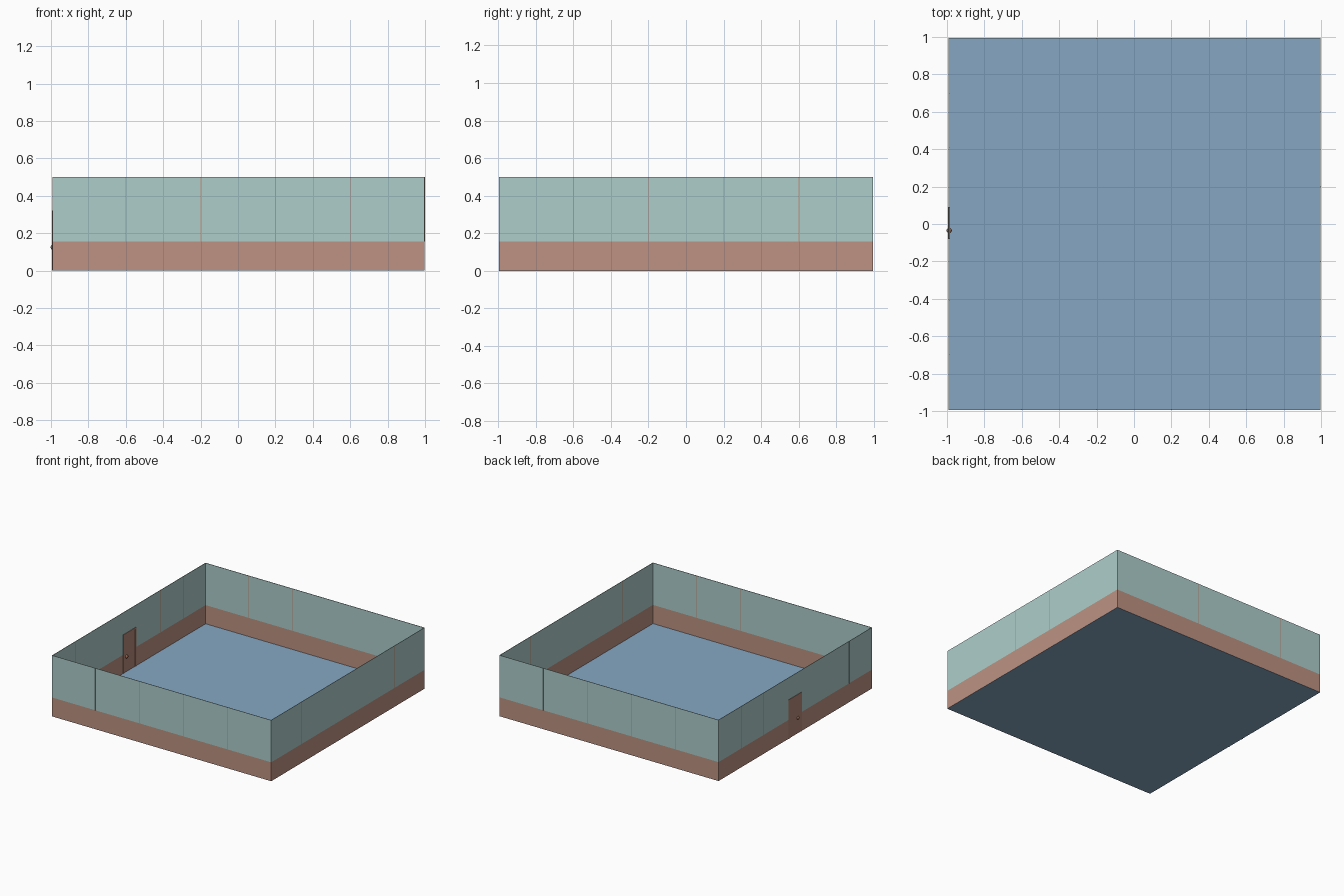
import bpy, bmesh
from mathutils import Matrix, Vector

if "Cube" in bpy.data.objects:
    bpy.data.objects.remove(bpy.data.objects["Cube"])


def lin(c):
    c /= 255
    return c / 12.92 if c <= 0.04045 else ((c + 0.055) / 1.055) ** 2.4


def mat(name, r, g, b):
    m = bpy.data.materials.new(name)
    m.diffuse_color = (lin(r), lin(g), lin(b), 1)
    m.use_nodes = True
    m.node_tree.nodes["Principled BSDF"].inputs["Base Color"].default_value = m.diffuse_color
    return m


TEAL = mat("pale teal wall", 174, 206, 203)
CLAY = mat("clay brown trim", 189, 146, 130)
BLUE = mat("floor blue", 134, 167, 194)
DOOR = mat("door brown", 180, 134, 120)
KNOB = mat("knob brown", 150, 105, 82)


def boxes(name, spans, material):
    """One object made of boxes, each given as (x0, x1, y0, y1, z0, z1)."""
    bm = bmesh.new()
    for x0, x1, y0, y1, z0, z1 in spans:
        centre = Vector((x0 + x1, y0 + y1, z0 + z1)) / 2
        m = Matrix.Translation(centre) @ Matrix.Diagonal((x1 - x0, y1 - y0, z1 - z0, 1))
        bmesh.ops.create_cube(bm, size=1, matrix=m)
    me = bpy.data.meshes.new(name)
    bm.to_mesh(me)
    bm.free()
    me.materials.append(material)
    ob = bpy.data.objects.new(name, me)
    bpy.context.collection.objects.link(ob)
    return ob


L, R, Y, T = -0.992, 0.998, 0.995, 0.004   # wall outlines and thickness
RAIL, TOP = 0.155, 0.5                     # wainscot height, wall height
D0, D1, DH = -0.08, 0.09, 0.32             # door frame outline

# Floor
boxes("floor", [(L, R, -Y, Y, 0, 0.002)], BLUE)

# Front, back and right walls: clay base band under teal panels
walls = {"front": (L, R, -Y, -Y + T), "back": (L, R, Y - T, Y), "right": (R - T, R, -Y + T, Y - T)}
for side, span in walls.items():
    boxes(side + "_base_band", [span + (0, RAIL)], CLAY)
    boxes(side + "_upper_wall", [span + (RAIL, TOP)], TEAL)

# Left wall, open at the door
for name, z0, z1, m in (("left_base_band", 0, RAIL, CLAY), ("left_upper_wall", RAIL, TOP, TEAL)):
    parts = [(L, L + T, -Y + T, D0, z0, z1), (L, L + T, D1, Y - T, z0, z1)]
    if z1 == TOP:
        parts.append((L, L + T, D0, D1, DH, TOP))
    boxes(name, parts, m)

# Thin seams between the upper panels
W, P = 0.0015, 0.0006
seams = []
for s in (-0.6, -0.2, 0.2, 0.6):
    for y in (-Y, Y - T):
        seams.append((s - W, s + W, y - P, y + T + P, RAIL, TOP - 0.001))
    seams.append((R - T - P, R + P, s - W, s + W, RAIL, TOP - 0.001))
for s in (-0.7, -0.41, 0.41, 0.7):
    seams.append((L - P, L + T + P, s - W, s + W, RAIL, TOP - 0.001))
boxes("panel_seams", seams, CLAY)

# Door frame and leaf
F, X0, X1 = 0.014, L - 0.003, L + T + 0.003
boxes("door_frame", [(X0, X1, D0, D0 + F, 0, DH), (X0, X1, D1 - F, D1, 0, DH),
                     (X0, X1, D0 + F, D1 - F, DH - F, DH)], DOOR)
boxes("door_leaf", [(L, L + T, D0 + F, D1 - F, 0, DH - F)], DOOR)

# Door knob, showing on both sides
bpy.ops.mesh.primitive_uv_sphere_add(segments=16, ring_count=10, radius=0.014, location=(-0.988, -0.035, 0.125))
knob = bpy.context.object
knob.name = "door_knob"
knob.data.materials.append(KNOB)
bpy.ops.object.shade_smooth_by_angle()
